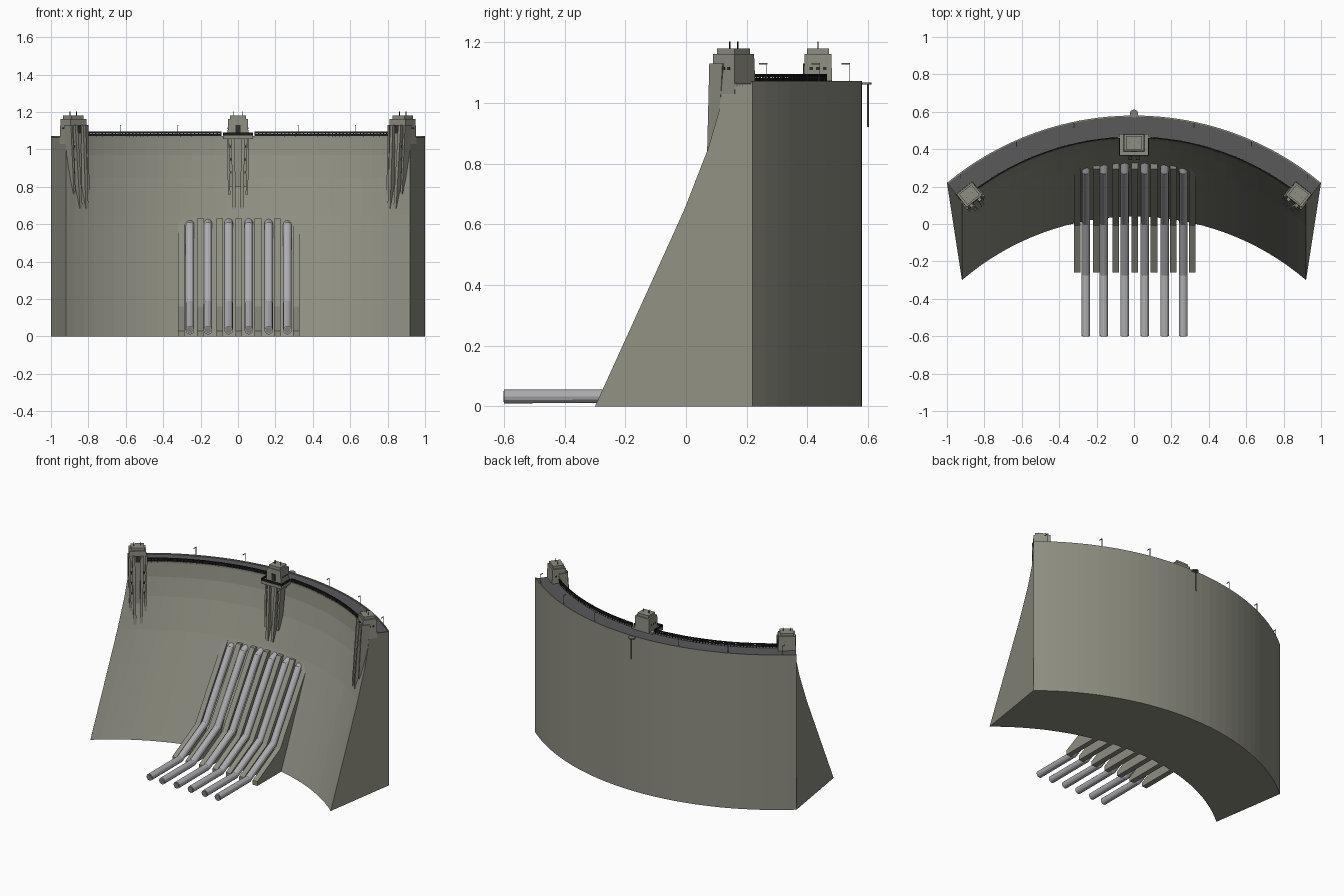
import bpy, bmesh, math
from mathutils import Matrix, Vector

if "Cube" in bpy.data.objects:
    bpy.data.objects.remove(bpy.data.objects["Cube"])


def mat(name, r, g, b):
    m = bpy.data.materials.new(name)
    m.diffuse_color = (r, g, b, 1)
    m.use_nodes = True
    m.node_tree.nodes["Principled BSDF"].inputs["Base Color"].default_value = m.diffuse_color
    return m


CONCRETE = mat("concrete", 0.27, 0.27, 0.22)
ROAD = mat("asphalt", 0.10, 0.10, 0.105)
BLACK = mat("black_metal", 0.012, 0.012, 0.012)
STEEL = mat("pipe_steel", 0.42, 0.42, 0.44)
GLASS = mat("dark_window", 0.03, 0.03, 0.028)
GREY = mat("lamp_grey", 0.2, 0.2, 0.2)


def finish(bm, name, material, matrix=Matrix()):
    bmesh.ops.recalc_face_normals(bm, faces=bm.faces)
    me = bpy.data.meshes.new(name)
    bm.to_mesh(me)
    bm.free()
    me.materials.append(material)
    ob = bpy.data.objects.new(name, me)
    ob.matrix_world = matrix
    bpy.context.collection.objects.link(ob)
    return ob


def add_box(bm, x0, x1, y0, y1, z0, z1, taper=0.0):
    vs = []
    for z, t in ((z0, 0), (z1, taper)):
        vs += [bm.verts.new((x, y, z)) for x, y in
               ((x0 + t, y0 + t), (x1 - t, y0 + t), (x1 - t, y1 - t), (x0 + t, y1 - t))]
    for f in ((0, 1, 2, 3), (4, 5, 6, 7), (0, 1, 5, 4), (1, 2, 6, 5), (2, 3, 7, 6), (3, 0, 4, 7)):
        bm.faces.new([vs[i] for i in f])


def add_plate(bm, profile, xa, xb, half):
    """Upright plate with a y-z profile; centre x runs from xa (first point) to xb (lowest)."""
    zs = [p[1] for p in profile]
    lo, hi = min(zs), max(zs)
    rings = []
    for s in (-half, half):
        rings.append([bm.verts.new((xb + (xa - xb) * (z - lo) / (hi - lo) + s, y, z)) for y, z in profile])
    a, b = rings
    bm.faces.new(a)
    bm.faces.new(b)
    for i in range(len(a)):
        j = (i + 1) % len(a)
        bm.faces.new((a[i], a[j], b[j], b[i]))


def add_tube(bm, pts, r, n=12):
    """Tube along points lying in one y-z plane, or a straight run."""
    pts = [Vector(p) for p in pts]
    rings = []
    for i, p in enumerate(pts):
        d = (pts[min(i + 1, len(pts) - 1)] - pts[max(i - 1, 0)]).normalized()
        u = Vector((1, 0, 0)) if abs(d.x) < 0.9 else Vector((0, 1, 0))
        u = (u - d * u.dot(d)).normalized()
        v = d.cross(u)
        rings.append([bm.verts.new(p + r * (u * math.cos(k * math.tau / n) + v * math.sin(k * math.tau / n)))
                      for k in range(n)])
    for a, b in zip(rings, rings[1:]):
        for k in range(n):
            bm.faces.new((a[k], a[(k + 1) % n], b[(k + 1) % n], b[k]))
    bm.faces.new(rings[0])
    bm.faces.new(rings[-1])


def arc(t, half, y_mid, sag):
    """Point on an arc bowed toward +y, t from -1 to 1."""
    r = (half * half + sag * sag) / (2 * sag)
    a = t * math.asin(half / r)
    return r * math.sin(a), y_mid - r + r * math.cos(a)


def crest(t, k):
    """Plan point on the crest: k = 0 downstream edge, k = 1 upstream edge."""
    fx, fy = arc(t, 0.92, 0.46, 0.34)
    bx, by = arc(t, 1.0, 0.58, 0.36)
    return fx + (bx - fx) * k, fy + (by - fy) * k


def add_sweep(bm, sections):
    """Skin a list of closed cross-sections and cap the ends."""
    rows = [[bm.verts.new(p) for p in s] for s in sections]
    n = len(rows[0])
    for a, b in zip(rows, rows[1:]):
        for i in range(n):
            bm.faces.new((a[i], a[(i + 1) % n], b[(i + 1) % n], b[i]))
    bm.faces.new(rows[0])
    bm.faces.new(rows[-1])


def crest_strip(bm, k0, k1, z0, z1, t0=-1.0, t1=1.0, n=32):
    secs = []
    for i in range(n + 1):
        t = t0 + (t1 - t0) * i / n
        a, b = crest(t, k0), crest(t, k1)
        secs.append([(*a, z0), (*b, z0), (*b, z1), (*a, z1)])
    add_sweep(bm, secs)


# dam wall: upright upstream face, downstream face leaning out toward the toe
FACE = [(-0.42, 0), (-0.32, 0.22), (-0.22, 0.44), (-0.125, 0.65), (-0.047, 0.85), (-0.012, 0.97), (0, 1.06)]
bm = bmesh.new()
secs = []
for i in range(33):
    t = -1 + i / 16
    (fx, fy), (bx, by) = crest(t, 0), crest(t, 1)
    secs.append([(fx, fy + dy, z) for dy, z in FACE] + [(bx, by, 1.06), (bx, by, 0)])
add_sweep(bm, secs)
finish(bm, "dam_wall", CONCRETE)

# crest road and kerbs
bm = bmesh.new()
crest_strip(bm, 0.05, 0.95, 1.055, 1.065)
finish(bm, "crest_road", ROAD)
bm = bmesh.new()
crest_strip(bm, 0, 0.05, 1.055, 1.072)
crest_strip(bm, 0.95, 1, 1.055, 1.072)
finish(bm, "crest_kerbs", CONCRETE)

# downstream railing: two rails and a row of posts, plus the centre balcony rail
bm = bmesh.new()
for s in (-1, 1):
    lo, hi = sorted((s * 0.09, s * 0.9))
    crest_strip(bm, 0.01, 0.06, 1.086, 1.095, lo, hi, 16)
    crest_strip(bm, 0.02, 0.05, 1.072, 1.083, lo, hi, 16)
    for i in range(41):
        x, y = crest(lo + (hi - lo) * i / 40, 0.035)
        add_box(bm, x - 0.003, x + 0.003, y - 0.004, y + 0.004, 1.065, 1.095)
    add_box(bm, s * 0.078 - 0.002, s * 0.078 + 0.002, 0.365, 0.46, 1.075, 1.09)
add_box(bm, -0.08, 0.08, 0.365, 0.369, 1.075, 1.09)
finish(bm, "railing", BLACK)

# centre balcony
bm = bmesh.new()
add_box(bm, -0.08, 0.08, 0.363, 0.48, 1.055, 1.075)
finish(bm, "centre_balcony", CONCRETE)

# towers with buttress fins, windows and masts
for label, x, y, deg in (("left", -0.88, 0.157, 38), ("centre", 0, 0.435, 0), ("right", 0.88, 0.157, -38)):
    M = Matrix.Translation((x, y, 0)) @ Matrix.Rotation(math.radians(deg), 4, 'Z')
    bm = bmesh.new()
    add_box(bm, -0.057, 0.057, -0.048, 0.048, 1.03, 1.162, 0.004)
    add_box(bm, -0.042, 0.042, -0.036, 0.036, 1.162, 1.18)
    finish(bm, label + "_tower", CONCRETE, M)

    bm = bmesh.new()
    top = 1.06 if deg == 0 else 1.13
    for s in (-1, 1):
        add_plate(bm, [(-0.062, top), (0.0, top), (-0.04, 0.69), (-0.094, 0.68)], s * 0.027, s * 0.02, 0.009)
        add_plate(bm, [(-0.055, top), (0.0, top), (-0.03, 0.77), (-0.072, 0.76)], s * 0.054, s * 0.047, 0.006)
    add_plate(bm, [(-0.045, 1.06), (0.0, 1.06), (-0.03, 0.80), (-0.055, 0.80)], 0, 0, 0.045)
    finish(bm, label + "_buttress", CONCRETE, M)

    bm = bmesh.new()
    for s in (-1, 1):
        for z in (0.87, 0.94, 1.01):
            add_box(bm, s * 0.041 - 0.005, s * 0.041 + 0.005, -0.06, -0.03, z, z + 0.012)
        for yy in (-0.022, 0, 0.022):
            xx = s * 0.054
            add_box(bm, xx - 0.003, xx + 0.003, yy - 0.006, yy + 0.006, 1.108, 1.118)
    add_box(bm, -0.014, 0.014, -0.049, -0.043, 1.085, 1.13)
    finish(bm, label + "_windows", GLASS, M)

    bm = bmesh.new()
    for mx in (-0.022, 0.022):
        add_box(bm, mx - 0.0015, mx + 0.0015, -0.002, 0.002, 1.18, 1.203)
    finish(bm, label + "_masts", BLACK, M)

# concrete piers and the six pipes between them
bm = bmesh.new()
for i in range(7):
    x = -0.303 + i * 0.1025
    add_plate(bm, [(-0.26, 0), (-0.26, 0.03), (-0.01, 0.16), (0.295, 0.63), (0.36, 0.63), (0.15, 0.16), (0.06, 0)],
              x, x, 0.018)
finish(bm, "pipe_piers", CONCRETE)
bm = bmesh.new()
for x in (-0.257, -0.161, -0.05, 0.058, 0.164, 0.264):
    add_tube(bm, [(x, -0.6, 0.033), (x, -0.27, 0.033), (x, 0.01, 0.175), (x, 0.285, 0.595), (x, 0.36, 0.62)], 0.023)
finish(bm, "water_pipes", STEEL)

# pipe mouths
bm = bmesh.new()
for x in (-0.257, -0.161, -0.05, 0.058, 0.164, 0.264):
    add_tube(bm, [(x, -0.602, 0.033), (x, -0.599, 0.033)], 0.018)
finish(bm, "pipe_mouths", GREY)

# lamp posts along the upstream edge
bm = bmesh.new()
for t in (-0.92, -0.6, -0.3, 0.3, 0.6, 0.92):
    x, y = crest(t, 0.93)
    add_box(bm, x - 0.0015, x + 0.0015, y - 0.0015, y + 0.0015, 1.06, 1.13)
    add_box(bm, x - 0.002, x + 0.002, y - 0.025, y + 0.002, 1.127, 1.131)
finish(bm, "lamp_posts", GREY)

# water gauge: round platform with a hanging staff at the middle of the upstream face
bm = bmesh.new()
add_tube(bm, [(0, 0.59, 1.060), (0, 0.59, 1.068)], 0.022, 16)
add_tube(bm, [(0, 0.6, 0.92), (0, 0.6, 1.06)], 0.003, 8)
finish(bm, "water_gauge", GREY)
